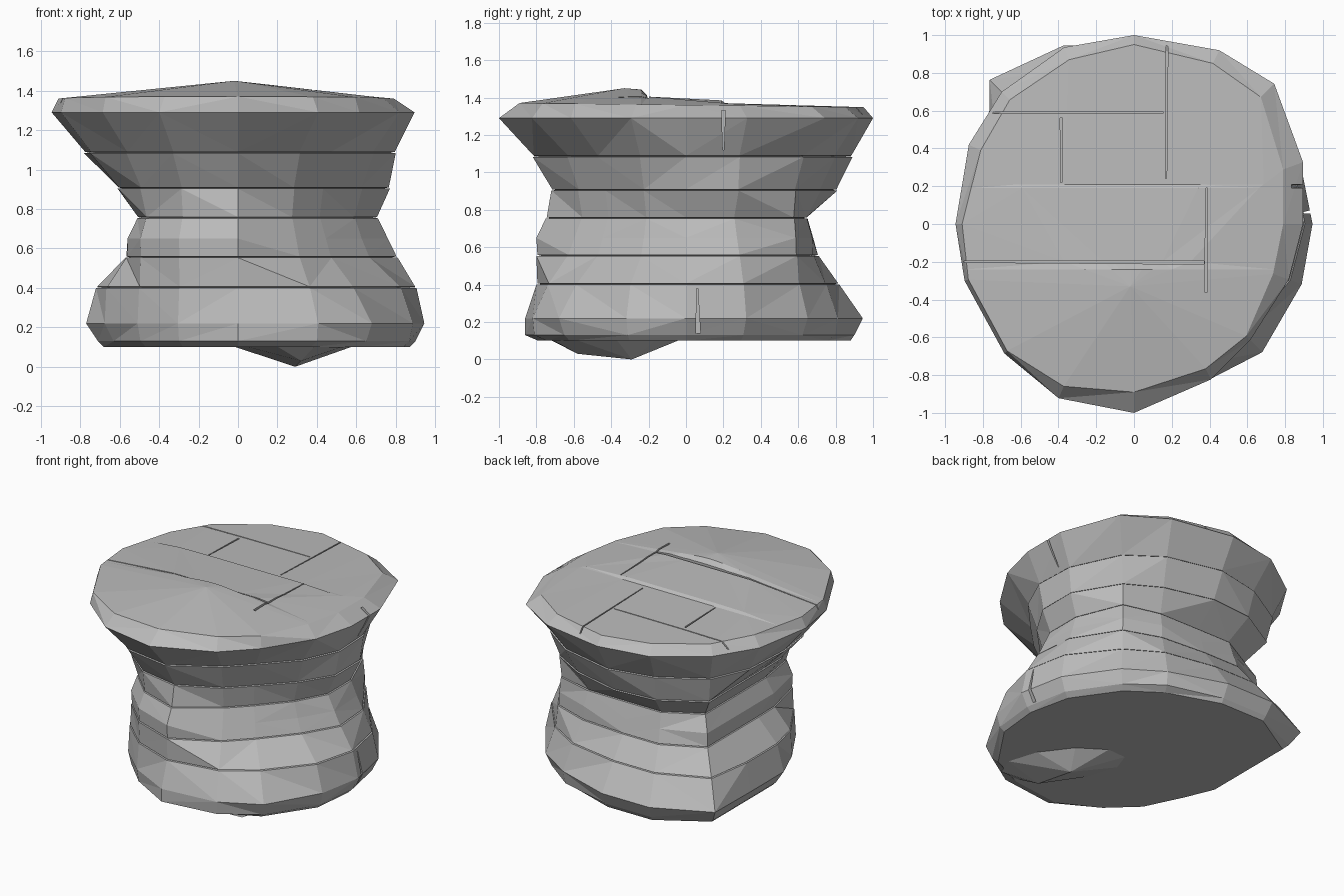
import bpy, bmesh, math, random
from mathutils import Vector

if "Cube" in bpy.data.objects:
    bpy.data.objects.remove(bpy.data.objects["Cube"])

rng = random.Random(4)
stone = bpy.data.materials.new("grey_stone")
stone.diffuse_color = (0.5, 0.5, 0.5, 1)
stone.use_nodes = True
stone.node_tree.nodes["Principled BSDF"].inputs["Base Color"].default_value = stone.diffuse_color
angles = [i * math.pi / 8 + (rng.uniform(-0.08, 0.08) if i % 2 else 0) for i in range(16)]


def ring(z, radii, tilt=0.0):
    """Eight compass widths (E, NE, N, NW, W, SW, S, SE) -> 16 slightly rough points."""
    pts = []
    for i, a in enumerate(angles):
        k = i // 2
        r = radii[k]
        if i % 2:
            p = [radii[(k + j) % 8] for j in (-1, 0, 1, 2)]
            r = (9 * (p[1] + p[2]) - p[0] - p[3]) / 16 + rng.uniform(-0.02, 0.012)
        # never reach past the width in any compass direction
        for d in range(8):
            c = math.cos(a - d * math.pi / 4)
            if c > 0.6:
                r = min(r, radii[d] / c)
        x, y = r * math.cos(a), r * math.sin(a)
        pts.append(Vector((x, y, z + tilt * y)))
    return pts


def shifted(pts, scale, dz):
    return [Vector((p.x * scale, p.y * scale, p.z + dz)) for p in pts]


def finish(name, bm):
    bmesh.ops.recalc_face_normals(bm, faces=bm.faces)
    me = bpy.data.meshes.new(name)
    bm.to_mesh(me)
    bm.free()
    me.materials.append(stone)
    ob = bpy.data.objects.new(name, me)
    bpy.context.collection.objects.link(ob)
    return ob


def hull(bm, pts):
    vs = [bm.verts.new(p) for p in pts]
    bmesh.ops.convex_hull(bm, input=vs)
    bmesh.ops.delete(bm, geom=[v for v in vs if v.is_valid and not v.link_faces], context='VERTS')


# Widths at each height: wide base, narrow waist, flared top
base = [(0.10, (.87, .84, .88, .98, .68, .66, .79, .88)),
        (0.13, (.90, .88, .90, 1.03, .71, .70, .86, .92)),
        (0.22, (.945, .92, .945, 1.08, .77, .72, .86, .96)),
        (0.40, (.905, .86, .82, .95, .72, .71, .80, .83))]
waist = [(0.553, (.81, .84, .71, .84, .57, .70, .80, .67)),
         (0.65, (.76, .83, .68, .79, .56, .70, .80, .63)),
         (0.753, (.71, .82, .65, .77, .51, .66, .75, .59)),
         (0.903, (.77, .83, .81, .88, .61, .70, .72, .61))]
crown = [(1.083, (.80, .89, .89, .90, .78, .80, .82, .67)),
         (1.29, (.895, 1.05, 1.0, .99, .945, .97, 1.0, .87)),
         (1.36, (.79, .95, .95, .93, .91, .95, .89, .84))]
joints = (0.40, 0.553, 0.753, 0.903, 1.083)
stack = []
for z, widths in base + waist + crown:
    r = ring(z, widths, -0.012 if z > 1.3 else 0)
    stack.append(r)
    if z in joints:  # thin dark joint, next layer slightly set in
        stack += [shifted(r, 0.96, 0.003), shifted(r, 0.993, 0.006)]

# One continuous rock skin through all the layers
bm = bmesh.new()
loops = [[bm.verts.new(p) for p in r] for r in stack]
for a, b in zip(loops, loops[1:]):
    for i in range(16):
        j = (i + 1) % 16
        if rng.random() < 0.5:
            tris = ((a[i], a[j], b[j]), (a[i], b[j], b[i]))
        else:
            tris = ((a[i], a[j], b[i]), (a[j], b[j], b[i]))
        for t in tris:
            bm.faces.new(t)
bm.faces.new(loops[0][::-1])
peak = bm.verts.new((-0.02, -0.33, 1.45))
for i in range(16):
    bm.faces.new((loops[-1][i], loops[-1][(i + 1) % 16], peak))

# Step the top surface down towards the back
for y in (-0.24, -0.2, 0.19, 0.21):
    cap = [f for f in bm.faces if f.calc_center_median().z > 1.355]
    geom = cap + list({e for f in cap for e in f.edges}) + list({v for f in cap for v in f.verts})
    bmesh.ops.bisect_plane(bm, geom=geom, plane_co=(0, y, 0), plane_no=(0, 1, 0))
for v in bm.verts:
    if v.co.y > -0.21:
        v.co.z = min(v.co.z, 1.405 if v.co.y < 0.1 else 1.385 if v.co.y < 0.2 else 1.37)
bmesh.ops.triangulate(bm, faces=[f for f in bm.faces if len(f.verts) > 3])
rock = finish("layered_rock", bm)

# Wedge-shaped cracks: (narrow end, wide end, half width, way in)
down, back, left = (0, 0, -1), (0, 1, 0), (-1, 0, 0)
cracks = [
    ((-0.90, -0.20, 1.46), (0.37, -0.205, 1.46), 0.008, down),
    ((0.385, 0.19, 1.46), (0.38, -0.36, 1.46), 0.008, down),
    ((-0.385, 0.22, 1.46), (-0.385, 0.56, 1.46), 0.006, down),
    ((0.17, 0.24, 1.46), (0.175, 0.97, 1.46), 0.005, down),
    ((0.155, 0.59, 1.46), (-0.75, 0.59, 1.46), 0.004, down),
    ((-0.27, -0.98, 0.13), (-0.27, -0.98, 0.39), 0.012, back),
    ((1.02, 0.06, 0.38), (1.02, 0.065, 0.14), 0.012, left),
    ((1.02, 0.2, 1.12), (1.02, 0.2, 1.33), 0.01, left),
]
bm = bmesh.new()
for p0, p1, w, way in cracks:
    p0, p1, way = Vector(p0), Vector(p1), Vector(way)
    side = (p1 - p0).cross(way).normalized()
    deep = way * (0.15 if way.z else 0.24)
    hull(bm, [p + side * s * k + d for p, k in ((p0, 0.003), (p1, w))
              for s in (-1, 1) for d in (Vector(), deep)])
cutter = finish("crack_cutter", bm)
cutter.hide_render = True
cutter.hide_set(True)
mod = rock.modifiers.new("cracks", 'BOOLEAN')
mod.operation = 'DIFFERENCE'
mod.solver = 'EXACT'
mod.object = cutter

# Shallow pointed lump under the base
bm = bmesh.new()
pts = [(0.29, -0.29, 0), (0.32, -0.58, 0.03)]
for i in range(10):
    a = i * math.tau / 10
    u, v = 0.41 * math.cos(a), 0.2 * math.sin(a)
    pts.append((0.28 + 0.6 * u + 0.8 * v, -0.38 - 0.8 * u + 0.6 * v, 0.1))
hull(bm, pts)
finish("underside_lump", bm)
